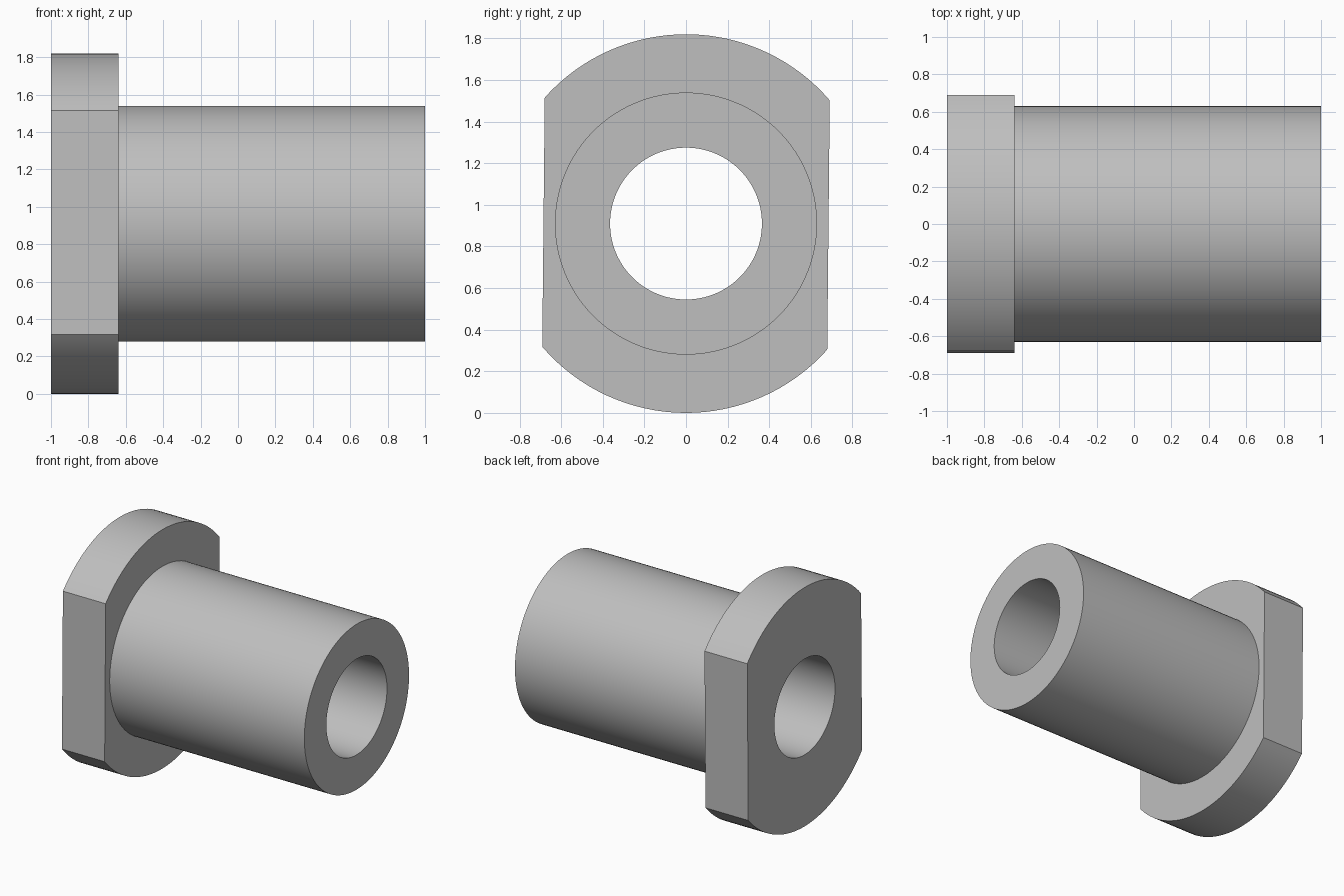
import bpy
import bmesh
from math import acos, cos, sin, pi, radians

cube = bpy.data.objects.get("Cube")
if cube:
    bpy.data.objects.remove(cube, do_unlink=True)

# Dimensions
FLANGE_R, SLEEVE_R, BORE_R = 0.91, 0.63, 0.365
FLAT = 0.685              # distance from axis to each flange flat
TILT = -0.01              # slight roll of the flats about the axis
X_BACK, X_STEP, X_END = -1.0, -0.64, 1.0
STEPS = 32                # segments per flat or arc

# Angles around the axis, with vertices exactly on the flat corners
corner = acos(FLAT / FLANGE_R)
breaks = [-corner, corner, pi - corner, pi + corner, 2 * pi - corner]
angles = [a + (b - a) * i / STEPS
          for a, b in zip(breaks, breaks[1:]) for i in range(STEPS)]


def circle(radius):
    return lambda a: radius


def flange_outline(a):
    return min(FLANGE_R, FLAT / max(abs(cos(a)), 0.001))


def loft(name, sections, material):
    """Bridge a closed cycle of rings (x, radius rule) along the x axis."""
    bm = bmesh.new()
    rings = []
    for x, radius in sections:
        rings.append([bm.verts.new((x, radius(a) * cos(a + TILT),
                                    FLANGE_R + radius(a) * sin(a + TILT)))
                      for a in angles])
    n = len(angles)
    for k, ring in enumerate(rings):
        nxt = rings[(k + 1) % len(rings)]
        for i in range(n):
            j = (i + 1) % n
            bm.faces.new((ring[i], ring[j], nxt[j], nxt[i]))
    bmesh.ops.recalc_face_normals(bm, faces=bm.faces)
    mesh = bpy.data.meshes.new(name)
    bm.to_mesh(mesh)
    bm.free()
    mesh.materials.append(material)
    obj = bpy.data.objects.new(name, mesh)
    bpy.context.collection.objects.link(obj)
    bpy.ops.object.select_all(action="DESELECT")
    obj.select_set(True)
    bpy.context.view_layer.objects.active = obj
    bpy.ops.object.shade_smooth_by_angle(angle=radians(30))
    return obj


# Plain grey metal
grey = bpy.data.materials.new("grey_metal")
grey.use_nodes = True
colour = (0.52, 0.52, 0.52, 1.0)
grey.diffuse_color = colour
grey.node_tree.nodes["Principled BSDF"].inputs["Base Color"].default_value = colour

# Flange with two flats, sleeve and through bore as one turned solid
loft("flanged_bushing", [
    (X_BACK, circle(BORE_R)),
    (X_BACK, flange_outline),
    (X_STEP, flange_outline),
    (X_STEP, circle(SLEEVE_R)),
    (X_END, circle(SLEEVE_R)),
    (X_END, circle(BORE_R)),
], grey)
